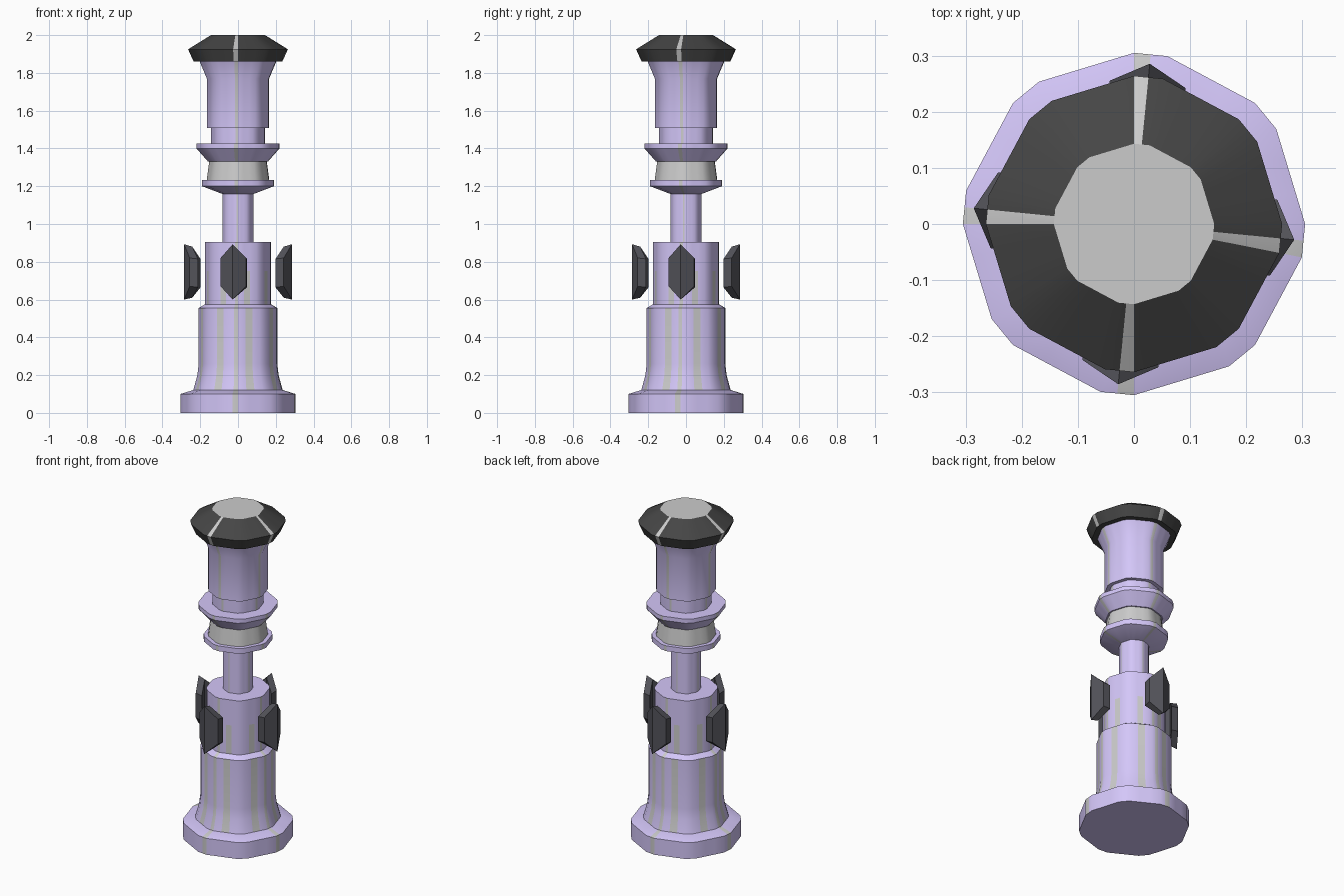
import bpy, bmesh
from math import sin, cos, radians

if "Cube" in bpy.data.objects:
    bpy.data.objects.remove(bpy.data.objects["Cube"])

def material(name, rgb):
    m = bpy.data.materials.new(name)
    m.diffuse_color = (*rgb, 1)
    m.use_nodes = True
    m.node_tree.nodes["Principled BSDF"].inputs["Base Color"].default_value = m.diffuse_color
    return m

LILAC = material("lilac", (0.66, 0.57, 0.95))
BLACK = material("black", (0.06, 0.06, 0.06))
DARK = material("dark_grey", (0.085, 0.085, 0.1))
GREY = material("grey", (0.6, 0.6, 0.6))

# Cross-section: eight wide facets alternating with eight narrow ones.
# Points on the flats let thin grey stripes be coloured in.
RING = []  # (angle, radius factor)
for k in range(8):
    for a in (0, 11.25, 22.5, 33.75, 39.375):
        mid, half = (16.875, 16.875) if a <= 33.75 else (39.375, 5.625)
        RING.append((radians(45 * k + a), cos(radians(half)) / cos(radians(a - mid))))
N = len(RING)
# One thin stripe per quarter, on the narrow facets
THIN = {9, 19, 29, 38}
# Wider stripes on the wide facets
WIDE = {5 * k + 1 for k in range(8)}

def finish(name, bm, mats):
    bmesh.ops.recalc_face_normals(bm, faces=bm.faces[:])
    me = bpy.data.meshes.new(name)
    bm.to_mesh(me)
    bm.free()
    for m in mats:
        me.materials.append(m)
    ob = bpy.data.objects.new(name, me)
    bpy.context.collection.objects.link(ob)
    return ob

def turned(name, profile, main=LILAC, stripes=THIN, wide_below=0, grey_top=False):
    """Closed faceted solid from a (radius, z) profile, bottom to top."""
    bm = bmesh.new()
    rings = [[bm.verts.new((r * f * cos(a), r * f * sin(a), z)) for a, f in RING]
             for r, z in profile]
    for lo, hi, (_, z) in zip(rings, rings[1:], profile[1:]):
        for i in range(N):
            j = (i + 1) % N
            f = bm.faces.new((lo[i], lo[j], hi[j], hi[i]))
            if i in stripes or (i in WIDE and z <= wide_below):
                f.material_index = 1
    bm.faces.new(rings[0][::-1])
    top = bm.faces.new(rings[-1])
    top.material_index = int(grey_top)
    ob = finish(name, bm, [main, GREY])
    bpy.ops.object.select_all(action='DESELECT')
    ob.select_set(True)
    bpy.context.view_layer.objects.active = ob
    bpy.ops.object.shade_smooth_by_angle(angle=radians(24))
    return ob

# Stack of turned parts, bottom to top
turned("base", [(.305, 0), (.305, .1), (.24, .12)])
turned("lower_body", [(.238, .115), (.215, .2), (.208, .26), (.208, .555), (.175, .575)],
       wide_below=.56)
turned("upper_body", [(.175, .57), (.175, .75), (.175, .905)], wide_below=.75)
turned("neck", [(.083, .9), (.083, 1.165)])
turned("lower_flange", [(.085, 1.16), (.19, 1.2), (.19, 1.232)])
turned("grey_ring", [(.166, 1.23), (.152, 1.335)], main=GREY)
turned("upper_flange", [(.16, 1.332), (.22, 1.4), (.22, 1.425)])
turned("barrel_step", [(.142, 1.42), (.142, 1.51)])
turned("barrel", [(.165, 1.508), (.165, 1.77), (.205, 1.865)])
turned("cap", [(.235, 1.86), (.264, 1.925), (.143, 2.0)], main=BLACK, grey_top=True)

# Four floating ridged hexagonal plates around the upper body
# (radial distance, sideways, z) outlines of outer and inner skins
def hexagon(ridge, edge, z0, z1, z2, z3, w=.068):
    return [(ridge, 0, z0), (edge, w, z1), (edge, w, z2),
            (ridge, 0, z3), (edge, -w, z2), (edge, -w, z1)]

OUTER = hexagon(.287, .25, .60, .67, .82, .893)
INNER = hexagon(.243, .206, .61, .665, .815, .88)
for k, side in enumerate(("right", "back", "left", "front")):
    t = radians(90 * k - 5.625)
    bm = bmesh.new()
    out, inn = ([bm.verts.new((r * cos(t) - s * sin(t), r * sin(t) + s * cos(t), z))
                 for r, s, z in pts] for pts in (OUTER, INNER))
    for skin in (out, inn):
        bm.faces.new(skin[:4])
        bm.faces.new((skin[3], skin[4], skin[5], skin[0]))
    for i in range(6):
        j = (i + 1) % 6
        bm.faces.new((out[i], out[j], inn[j], inn[i]))
    finish(side + "_plate", bm, [DARK])
